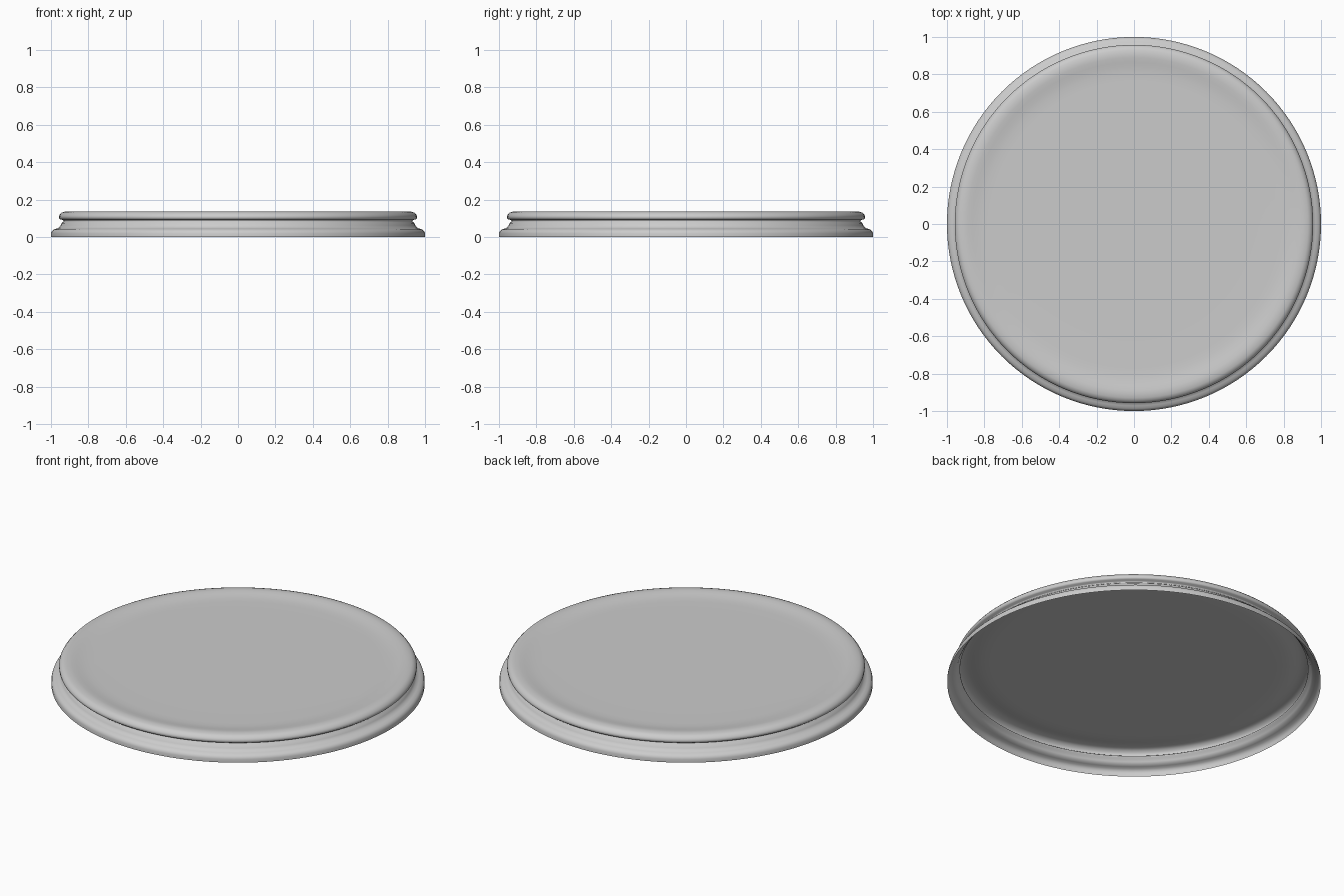
import bpy, bmesh, math

if "Cube" in bpy.data.objects:
    bpy.data.objects.remove(bpy.data.objects["Cube"])

SEGMENTS = 128

# Grey material
grey = bpy.data.materials.new("plain grey")
grey.diffuse_color = (0.6, 0.6, 0.6, 1)
grey.use_nodes = True
grey.node_tree.nodes["Principled BSDF"].inputs["Base Color"].default_value = grey.diffuse_color

# Half profile (radius, height): open foot, flared flange, groove, rounded lip, dished top
profile = [
    (1.0, 0.0), (1.0, 0.02), (0.996, 0.031), (0.987, 0.04), (0.972, 0.045),
    (0.957, 0.051), (0.949, 0.062), (0.943, 0.075), (0.934, 0.082),
    (0.932, 0.087), (0.938, 0.092), (0.952, 0.095), (0.958, 0.101),
    (0.958, 0.112), (0.953, 0.12), (0.944, 0.13), (0.93, 0.135),
    (0.91, 0.138), (0.89, 0.137), (0.865, 0.133), (0.84, 0.129),
    (0.81, 0.126), (0.77, 0.125), (0.6, 0.125),
]


def lathe(name, points, material):
    """Revolve a profile around z and close it with a flat centre."""
    bm = bmesh.new()
    rings = []
    for r, z in points:
        ring = []
        for i in range(SEGMENTS):
            a = 2 * math.pi * i / SEGMENTS
            ring.append(bm.verts.new((r * math.cos(a), r * math.sin(a), z)))
        rings.append(ring)
    for low, high in zip(rings, rings[1:]):
        for i in range(SEGMENTS):
            j = (i + 1) % SEGMENTS
            bm.faces.new((low[i], low[j], high[j], high[i]))
    bm.faces.new(rings[-1])
    mesh = bpy.data.meshes.new(name)
    bm.to_mesh(mesh)
    bm.free()
    mesh.materials.append(material)
    obj = bpy.data.objects.new(name, mesh)
    bpy.context.collection.objects.link(obj)
    for poly in mesh.polygons:
        poly.use_smooth = True
    return obj


# Round base plate, hollow underneath
lathe("round_base_plate", profile, grey)
